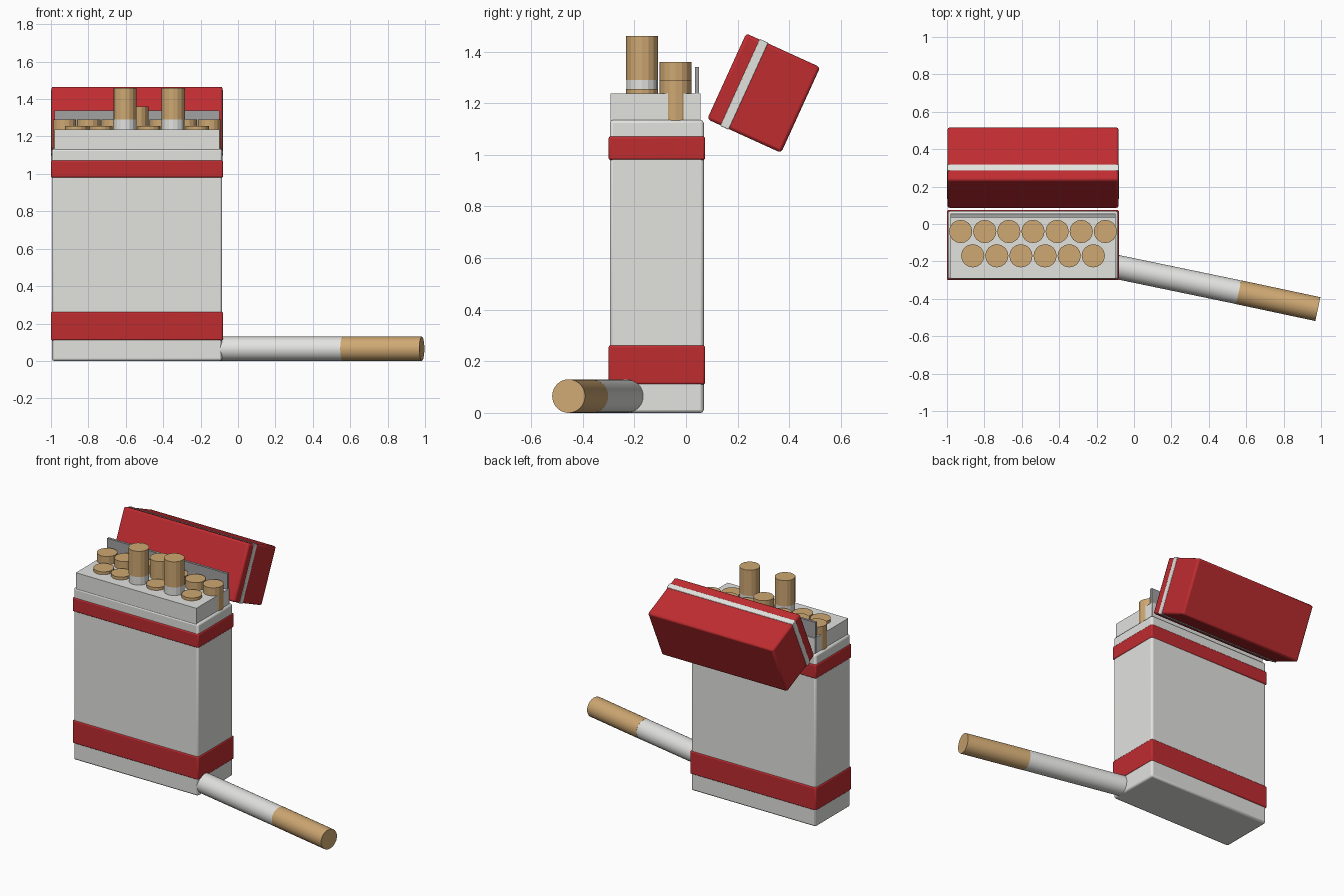
import bpy
import math
from mathutils import Vector

if "Cube" in bpy.data.objects:
    bpy.data.objects.remove(bpy.data.objects["Cube"], do_unlink=True)


def material(name, r, g, b):
    m = bpy.data.materials.new(name)
    m.use_nodes = True
    m.diffuse_color = (r, g, b, 1)
    m.node_tree.nodes["Principled BSDF"].inputs["Base Color"].default_value = (r, g, b, 1)
    return m


WHITE = material("white card", 0.76, 0.76, 0.74)
RED = material("red card", 0.52, 0.025, 0.03)
TAN = material("tan filter", 0.62, 0.39, 0.17)
GREY = material("grey liner", 0.36, 0.36, 0.37)

MID_X = -0.54   # pack centre line
MID_Y = -0.113


def box(name, size, centre, mat, bevel=0.0, tilt=0.0):
    bpy.ops.mesh.primitive_cube_add(size=1, location=centre)
    ob = bpy.context.object
    ob.name = name
    ob.scale = size
    bpy.ops.object.transform_apply(location=False, rotation=False, scale=True)
    ob.rotation_euler.x = tilt
    ob.data.materials.append(mat)
    if bevel:
        mod = ob.modifiers.new("rounded edges", "BEVEL")
        mod.width = bevel
        mod.segments = 2
        bpy.ops.object.shade_smooth_by_angle(angle=math.radians(40))
    return ob


def slab(name, width, depth, z0, z1, mat, bevel=0.0, y=MID_Y):
    return box(name, (width, depth, z1 - z0), (MID_X, y, (z0 + z1) / 2), mat, bevel)


def rod(name, start, end, radius, mat, sides, smooth=False):
    a, b = Vector(start), Vector(end)
    bpy.ops.mesh.primitive_cylinder_add(vertices=sides, radius=radius,
                                        depth=(b - a).length, location=(a + b) / 2)
    ob = bpy.context.object
    ob.name = name
    ob.rotation_euler = (b - a).to_track_quat("Z", "Y").to_euler()
    ob.data.materials.append(mat)
    if smooth:
        bpy.ops.object.shade_smooth_by_angle(angle=math.radians(40))
    return ob


# Pack body with its two raised bands
slab("pack_body", 0.91, 0.364, 0, 1.135, WHITE, 0.012)
slab("lower_band", 0.92, 0.374, 0.11, 0.262, RED, 0.008)
slab("upper_band", 0.92, 0.374, 0.98, 1.072, RED, 0.008)

# Inner sleeve and the liner flap standing at its back
slab("inner_sleeve", 0.88, 0.348, 1.1, 1.237, WHITE, y=-0.118)
slab("liner_flap", 0.88, 0.016, 1.1, 1.34, GREY, y=0.043)

# Flipped-open lid with a thin stripe around it
TILT = math.radians(-114.5)
lid_centre = Vector((MID_X, 0.301, 1.239))
height_axis = Vector((0, -math.sin(TILT), math.cos(TILT)))
box("lid", (0.916, 0.365, 0.315), lid_centre, RED, 0.012, TILT)
box("lid_stripe", (0.92, 0.37, 0.036), lid_centre - height_axis * 0.083, WHITE, 0.003, TILT)

# Two staggered rows of cigarettes; a few are pulled up
PITCH = 0.129
rows = [("back", 7, -0.04, 1.29, {3: 1.36}),
        ("front", 6, -0.17, 1.256, {2: 1.46, 4: 1.46})]
for row, count, y, usual_top, raised in rows:
    for i in range(count):
        x = MID_X + (i - (count - 1) / 2) * PITCH
        top = raised.get(i, usual_top)
        joint = top - 0.17
        rod(f"{row}_filter_{i + 1}", (x, y, joint), (x, y, top), 0.062, TAN, 16)
        rod(f"{row}_paper_{i + 1}", (x, y, 1.0), (x, y, joint), 0.0615, WHITE, 16)

# Loose cigarette lying beside the pack
near, joint, tip = (-0.095, -0.229, 0.065), (0.56, -0.365, 0.065), (0.983, -0.455, 0.065)
rod("loose_paper", near, joint, 0.0645, WHITE, 32, True)
rod("loose_filter", joint, tip, 0.065, TAN, 32, True)
